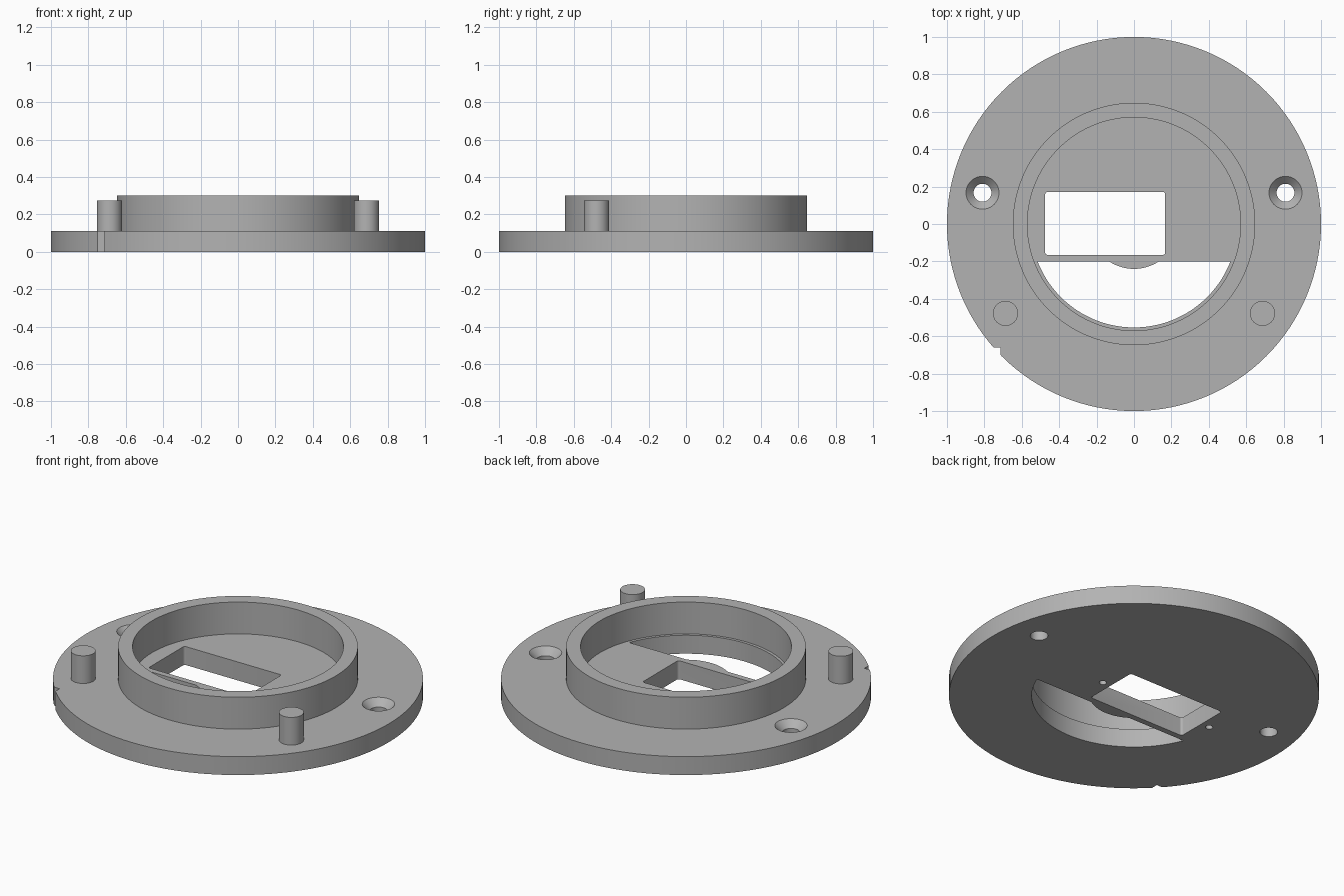
import bpy, bmesh
from math import sin, cos, pi, asin, sqrt, radians

cube = bpy.data.objects.get("Cube")
if cube:
    bpy.data.objects.remove(cube)

PLATE_TOP, COLLAR_TOP, PIN_TOP = 0.11, 0.30, 0.275
SEGMENTS = 128

grey = bpy.data.materials.new("plain grey")
grey.use_nodes = True
colour = (0.45, 0.45, 0.45, 1)
grey.diffuse_color = colour
grey.node_tree.nodes["Principled BSDF"].inputs["Base Color"].default_value = colour


def arc(radius, start, end, steps, cx=0, cy=0):
    """Points along an arc, both ends included."""
    angles = [start + (end - start) * i / steps for i in range(steps + 1)]
    return [(cx + radius * cos(a), cy + radius * sin(a)) for a in angles]


def finish(name, bm):
    bmesh.ops.recalc_face_normals(bm, faces=bm.faces)
    mesh = bpy.data.meshes.new(name)
    bm.to_mesh(mesh)
    bm.free()
    mesh.materials.append(grey)
    obj = bpy.data.objects.new(name, mesh)
    bpy.context.collection.objects.link(obj)
    return obj


def prism(name, outline, low, high):
    """Extrude a flat outline between two heights."""
    bm = bmesh.new()
    face = bm.faces.new([bm.verts.new((x, y, low)) for x, y in outline])
    top = bmesh.ops.extrude_face_region(bm, geom=[face])["geom"]
    bmesh.ops.translate(bm, vec=(0, 0, high - low),
                        verts=[v for v in top if isinstance(v, bmesh.types.BMVert)])
    return finish(name, bm)


def lathe(name, profile, steps, cx=0, cy=0, closed=False):
    """Stack circles of (radius, height); cap the ends or close the loop."""
    bm = bmesh.new()
    rings = [[bm.verts.new((x, y, z)) for x, y in arc(r, 0, 2 * pi, steps, cx, cy)[:-1]]
             for r, z in profile]
    pairs = list(zip(rings, rings[1:]))
    if closed:
        pairs.append((rings[-1], rings[0]))
    else:
        bm.faces.new(rings[0])
        bm.faces.new(rings[-1])
    for a, b in pairs:
        for i in range(steps):
            j = (i + 1) % steps
            bm.faces.new((a[i], a[j], b[j], b[i]))
    return finish(name, bm)


def cut(target, cutter):
    cutter.hide_render = True
    mod = target.modifiers.new("cut", "BOOLEAN")
    mod.operation, mod.solver, mod.object = "DIFFERENCE", "EXACT", cutter
    bpy.context.view_layer.objects.active = target
    bpy.ops.object.modifier_apply(modifier=mod.name)
    bpy.data.objects.remove(cutter)


# Round base plate
plate = lathe("base_plate", [(1, 0), (1, PLATE_TOP)], SEGMENTS)

# Half-moon opening with a rounded tab on its straight edge
edge, big, tab = -0.2, 0.553, 0.24
a, b = asin(edge / big), asin(edge / tab)
moon = arc(big, -pi - a, a, 64) + arc(tab, b, -pi - b, 16)
cut(plate, prism("moon_cutter", moon, -0.1, 0.2))

# Rectangular window with slightly rounded corners
left, right, front, back, r = -0.475, 0.167, -0.165, 0.172, 0.014
window = []
for i, (x, y) in enumerate([(right - r, back - r), (left + r, back - r),
                            (left + r, front + r), (right - r, front + r)]):
    window += arc(r, i * pi / 2, (i + 1) * pi / 2, 5, x, y)
cut(plate, prism("window_cutter", window, -0.1, 0.2))

# Countersunk screw holes, and blind pilot holes on the underside
for side in (-1, 1):
    cut(plate, lathe("screw_cutter", [(0.048, -0.1), (0.048, 0.07), (0.088, PLATE_TOP),
                                      (0.088, 0.2)], 40, side * 0.81, 0.167))
    cut(plate, lathe("pilot_cutter", [(0.02, -0.1), (0.02, 0.07)], 20,
                     -0.155 + side * 0.375, 0))

# Small square notch in the rim
notch = [(-0.9, -0.9), (-0.715, -0.9), (-0.715, -0.66), (-0.9, -0.66)]
cut(plate, prism("notch_cutter", notch, -0.1, 0.2))

# Raised collar and two locating pins, sunk a little into the plate
sunk = PLATE_TOP - 0.02
collar = lathe("collar", [(0.57, sunk), (0.648, sunk), (0.648, COLLAR_TOP),
                          (0.57, COLLAR_TOP)], SEGMENTS, closed=True)
pins = [lathe(name, [(0.067, sunk), (0.067, PIN_TOP)], 40, x, -0.478)
        for name, x in (("left_pin", 0.687), ("right_pin", -0.687))]

# Smooth curved walls, sharp rims
bpy.ops.object.select_all(action="DESELECT")
for obj in [plate, collar] + pins:
    obj.select_set(True)
bpy.context.view_layer.objects.active = plate
bpy.ops.object.shade_smooth_by_angle(angle=radians(30))
